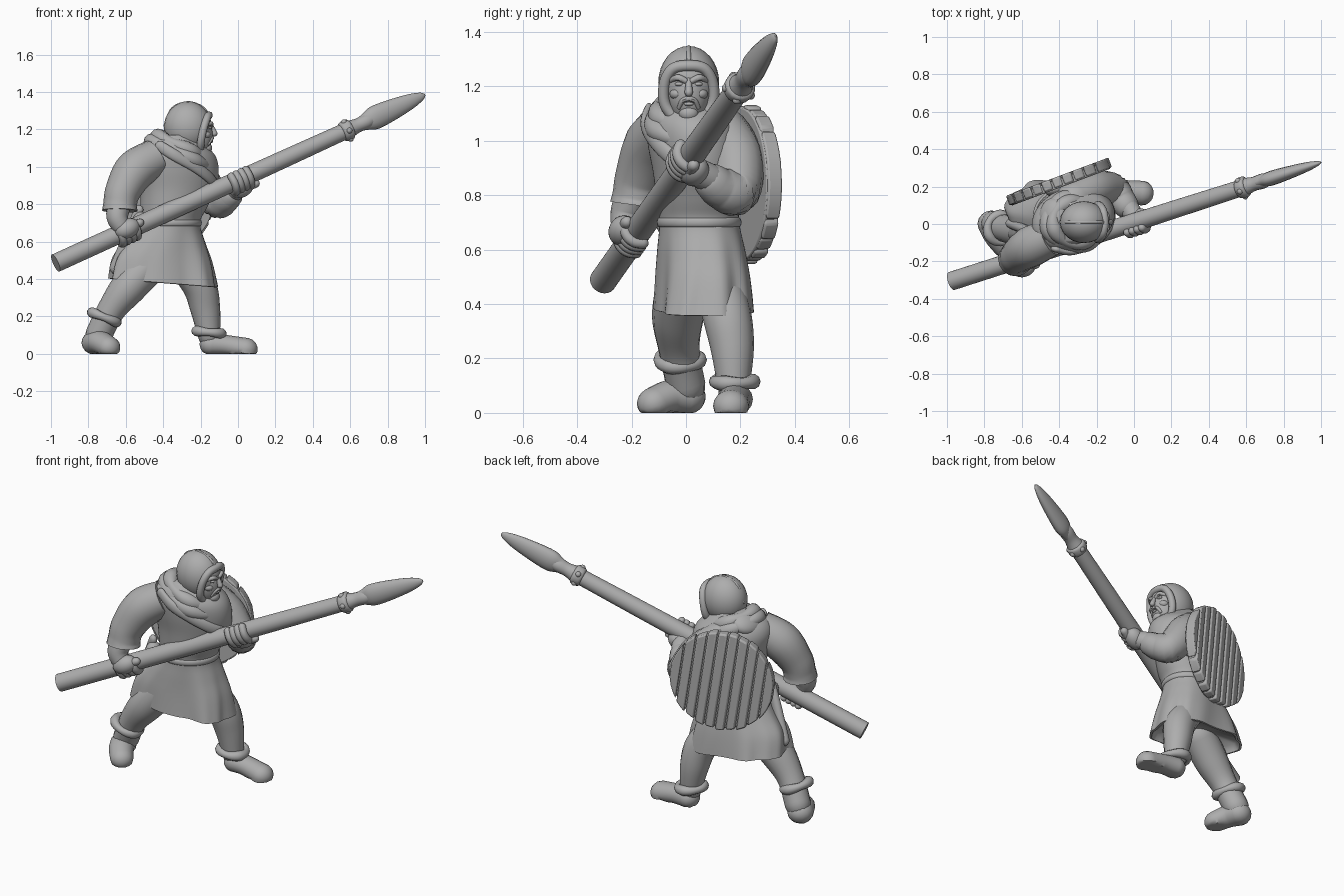
import bpy, bmesh, math
from math import sin, cos, pi, radians
from mathutils import Vector, Matrix

if "Cube" in bpy.data.objects:
    bpy.data.objects.remove(bpy.data.objects["Cube"])

grey = bpy.data.materials.new("stone_grey")
grey.use_nodes = True
COLOUR = (0.42, 0.42, 0.42, 1)
grey.diffuse_color = COLOUR
grey.node_tree.nodes["Principled BSDF"].inputs["Base Color"].default_value = COLOUR
X, Y, Z = Vector((1, 0, 0)), Vector((0, 1, 0)), Vector((0, 0, 1))


def finish(name, bm, angle=45):
    bmesh.ops.recalc_face_normals(bm, faces=bm.faces)
    mesh = bpy.data.meshes.new(name)
    bm.to_mesh(mesh)
    bm.free()
    ob = bpy.data.objects.new(name, mesh)
    bpy.context.collection.objects.link(ob)
    mesh.materials.append(grey)
    bpy.ops.object.select_all(action='DESELECT')
    ob.select_set(True)
    bpy.context.view_layer.objects.active = ob
    bpy.ops.object.shade_smooth_by_angle(angle=radians(angle))
    return ob


def spline(pts, steps, closed=False):
    """Catmull-Rom through points of any dimension."""
    n, out = len(pts), []
    pick = (lambda i: pts[i % n]) if closed else (lambda i: pts[min(max(i, 0), n - 1)])
    for i in range(n if closed else n - 1):
        quad = [pick(i + k) for k in (-1, 0, 1, 2)]
        for s in range(steps):
            t = s / steps
            out.append([b + 0.5 * t * (c - a + t * (2*a - 5*b + 4*c - d + t * (3*(b - c) + d - a)))
                        for a, b, c, d in zip(*quad)])
    return out if closed else out + [list(pts[-1])]


def skin(name, rings, closed=False, angle=45):
    bm = bmesh.new()
    loops = [[bm.verts.new(p) for p in ring] for ring in rings]
    n = len(loops[0])
    pairs = list(zip(loops, loops[1:])) + ([(loops[-1], loops[0])] if closed else [])
    for a, b in pairs:
        for i in range(n):
            bm.faces.new((a[i], a[(i + 1) % n], b[(i + 1) % n], b[i]))
    if not closed:
        bm.faces.new(loops[0])
        bm.faces.new(loops[-1])
    return finish(name, bm, angle)


def sweep(name, pts, closed=False, wide=1, tall=1, ref=Z, sides=16, steps=6, cap=True, ground=False):
    """Tube through (x, y, z, radius) points, with round ends when cap is set."""
    path = spline(pts, steps, closed)
    n, stations = len(path), []
    for i, p in enumerate(path):
        a = path[(i - 1) % n] if closed else path[max(i - 1, 0)]
        b = path[(i + 1) % n] if closed else path[min(i + 1, n - 1)]
        stations.append((Vector(p[:3]), (Vector(b[:3]) - Vector(a[:3])).normalized(), p[3]))
    if cap and not closed:
        def dome(station, sign):
            c, t, r = station
            return [(c + t * sign * r * sin(q), t, r * cos(q)) for q in (0.4, 0.8, 1.15, 1.45)]
        stations = dome(stations[0], -1)[::-1] + stations + dome(stations[-1], 1)
    rings = []
    for c, t, r in stations:
        side = t.cross(ref).normalized()
        up = side.cross(t)
        ring = [c + r * (wide * cos(q) * side + tall * sin(q) * up)
                for q in (2 * pi * k / sides for k in range(sides))]
        if ground:
            for v in ring:
                v.z = max(v.z, 0)
        rings.append(ring)
    return skin(name, rings, closed)


def blob(name, loc, size, turn=0, tilt=0):
    bm = bmesh.new()
    bmesh.ops.create_uvsphere(bm, u_segments=24, v_segments=16, radius=1)
    bm.transform(Matrix.Translation(loc) @ Matrix.Rotation(turn, 4, 'Z') @ Matrix.Rotation(tilt, 4, 'Y')
                 @ Matrix.Diagonal((*size, 1)))
    return finish(name, bm)


# Tunic: stacked ovals (z, centre x, centre y, half length, half width), squarer and folded towards the hem
sections = spline([(.38, -.40, .065, .285, .175), (.5, -.40, .06, .265, .165), (.6, -.385, .055, .215, .155),
                   (.7, -.365, .05, .165, .145), (.78, -.345, .045, .18, .15), (.88, -.322, .04, .205, .155),
                   (.98, -.322, .03, .22, .165), (1.06, -.335, .02, .215, .165), (1.12, -.35, .01, .17, .14),
                   (1.17, -.34, .01, .1, .1)], 5)


def oval(section, a, grow=0):
    z, cx, cy, rx, ry = section
    fade = max(0, (.72 - z) / .34)
    k = 1 + fade * (.04 * sin(7 * a + 1) + .025 * sin(11 * a)) + .012 * sin(3 * a + 9 * z)
    square = lambda w: math.copysign(abs(w) ** (1 - .3 * fade), w)
    p = Matrix.Rotation(radians(15 - 9 * fade), 2) @ Vector(((rx * k + grow) * square(cos(a)),
                                                             (ry * k + grow) * square(sin(a))))
    x = cx + p.x
    return Vector((x, cy + p.y, z - .08 * fade * (x + .4)))


def on_tunic(z, degrees, grow):
    section = min(sections, key=lambda s: abs(s[0] - z))
    p = oval(section, radians(degrees), grow)
    return Vector((p.x, p.y, z))


angles = [2 * pi * k / 72 for k in range(72)]
rings = [[oval(s, a) for a in angles] for s in sections]
hem = rings[0]
middle = Vector((-.4, .065, .45))
inside = [[p.lerp(middle, f) + Z * lift for p in hem] for f, lift in ((.05, -.006), (.12, .03), (.92, .01))]
skin("tunic", inside[::-1] + [hem] + rings[1:], angle=70)
sweep("belt", [(*on_tunic(.7, d, -.002), .015) for d in range(0, 360, 20)], closed=True, wide=.7, tall=1.2)
sweep("chest_strap", [(*on_tunic(z, d, .004), .025) for z, d in
                      ((1.11, -125), (1.06, -102), (1.0, -76), (.94, -50), (.89, -20), (.85, 20), (.83, 60))],
      wide=.7, tall=1.2)

# Scabbard and pouch behind the right hip
sweep("scabbard", [(-.53, -.05, .77, .025), (-.58, -.03, .64, .032), (-.655, 0, .46, .033)], wide=.8)
blob("pouch", (-.52, -.06, .7), (.045, .05, .06))

# Legs, cuffs and boots
legs = {
    "right": ([(-.48, -.01, .47, .1), (-.59, -.03, .35, .095), (-.68, -.025, .23, .075), (-.745, 0, .1, .072)],
              [(-.765, .005, .06, .066), (-.735, -.06, .06, .062), (-.69, -.12, .035, .058)],
              (-.715, -.025, .195), Vector((.4, 0, 1)), .073),
    "left": ([(-.28, .12, .47, .09), (-.205, .15, .36, .09), (-.175, .17, .24, .08), (-.155, .175, .1, .06)],
             [(-.145, .18, .05, .06), (-.06, .175, .045, .055), (.045, .165, .025, .06)],
             (-.155, .175, .115), Vector((.1, 0, 1)), .07)}
for side, (leg, foot, cuff, axis, r) in legs.items():
    sweep(side + "_leg", leg, ref=Y)
    sweep(side + "_boot", foot, ground=True, wide=1.1)
    axis.normalize()
    u = axis.cross(Y).normalized()
    loop = [(*(Vector(cuff) + r * (cos(a) * u + sin(a) * axis.cross(u))), .025 + .004 * sin(3 * a))
            for a in angles[::6]]
    sweep(side + "_boot_cuff", loop, closed=True, ref=axis, sides=10, steps=3)

# Spear: shaft, binding, neck and leaf blade
butt, tip = Vector((-.975, -.305, .485)), Vector((1, .33, 1.385))
d = (tip - butt).normalized()
u = d.cross(Z).normalized()
v = u.cross(d)


def along(x):
    return butt + d * ((x - butt.x) / d.x)


def spear_part(name, stations, **kw):
    return sweep(name, [(*along(x), r) for x, r in stations], cap=False, **kw)


spear_part("spear_shaft", [(-.975, .05), (0, .049), (.6, .044)], sides=24)
spear_part("spear_binding", [(.555, .045), (.565, .055), (.595, .057), (.605, .046)], steps=3)
spear_part("spear_neck", [(.6, .047), (.64, .038), (.69, .04), (.74, .028)])
spear_part("spear_blade", [(.63, .03), (.68, .045), (.73, .063), (.82, .057), (.92, .041), (.98, .022), (1, .005)],
           wide=.62)
for k in range(5):
    a = 2 * pi * k / 5
    blob("binding_knot", along(.58) + .05 * (cos(a) * u + sin(a) * v), (.016,) * 3)

# Sleeves and forearms
sweep("right_sleeve", [(-.44, -.07, 1.05, .1), (-.55, -.12, .98, .11), (-.615, -.165, .87, .095),
                       (-.63, -.18, .8, .09), (-.632, -.185, .765, .095)], cap=False, ref=Y)
sweep("right_forearm", [(-.63, -.19, .82, .065), (-.645, -.22, .73, .058), (-.61, -.225, .66, .045)], ref=Y)
sweep("left_sleeve", [(-.32, .13, 1.03, .1), (-.21, .185, .94, .098), (-.115, .185, .815, .088),
                      (-.07, .13, .825, .078), (-.045, .1, .845, .07)], ref=X)
sweep("left_forearm", [(-.09, .16, .82, .055), (-.03, .09, .86, .054), (0, .04, .885, .052)], ref=X)


# Hands: fingers curl round the shaft, with a palm and thumb
def hand(name, x, palm, start, end):
    c = along(x)
    arc = lambda off, a, r: c + d * off + r * (cos(a) * u + sin(a) * v)
    for k in range(4):
        spots = [start + (end - start) * j / 4 for j in range(5)]
        sweep(name + "_finger", [(*arc((k - 1.5) * .03, a, .055), .021) for a in spots], ref=d, sides=10, steps=3)
    blob(name + "_palm", arc(0, palm, .05), (.07, .052, .052), math.atan2(d.y, d.x), -.45)
    sweep(name + "_thumb", [(*arc(o, palm + .5 * (start < end), .057), .022) for o in (-.03, .03, .075)], sides=10)


hand("right_hand", -.6, .3, .4, -1.7)
hand("left_hand", .005, -1.9, -1.7, .75)

# Head: hood, face opening rim, crown seam and features
blob("hood", (-.268, .01, 1.213), (.128, .112, .135))
blob("face", (-.215, .01, 1.175), (.08, .077, .115))
rim = [(-.155, 0, 1.275), (-.165, .06, 1.262), (-.185, .09, 1.2), (-.2, .08, 1.12), (-.2, 0, 1.055),
       (-.2, -.08, 1.12), (-.185, -.09, 1.2), (-.165, -.06, 1.262)]
sweep("hood_rim", [(x, y + .01, z, .021) for x, y, z in rim], closed=True, ref=X, sides=10)
sweep("crown_seam", [(-.165, .01, 1.288, .009), (-.2, .01, 1.322, .009), (-.27, .01, 1.342, .009),
                     (-.35, .01, 1.31, .009), (-.39, .01, 1.22, .009)], ref=Y, sides=8)
sweep("nose", [(-.147, .01, 1.222, .011), (-.134, .01, 1.2, .013), (-.126, .01, 1.178, .016)], ref=Y, sides=10)
for s in (-1, 1):
    sweep("brow", [(-.142, .01 + s * .012, 1.22, .011), (-.145, .01 + s * .04, 1.232, .012),
                   (-.17, .01 + s * .065, 1.222, .01)], sides=8)
    blob("eye", (-.152, .01 + s * .034, 1.208), (.012, .017, .008))
    blob("cheek", (-.176, .01 + s * .042, 1.172), (.03, .028, .022))
    sweep("moustache", [(-.137, .01, 1.155, .01), (-.143, .01 + s * .022, 1.147, .01),
                        (-.158, .01 + s * .035, 1.122, .008)], sides=8)
blob("lower_lip", (-.143, .01, 1.135), (.01, .018, .007))
blob("beard", (-.168, .01, 1.1), (.03, .036, .03))

# Cowl: two slanting rolls round the neck and a bunched fold behind
for name, c, rx, ry, r, slope in (("cowl_upper", (-.312, .01, 1.108), .12, .11, .038, .45),
                                  ("cowl_lower", (-.315, .015, 1.07), .15, .13, .038, .45)):
    sweep(name, [(c[0] + rx * cos(a), c[1] + ry * sin(a), c[2] - slope * rx * cos(a), r + .007 * sin(4 * a))
                 for a in angles[::4]], closed=True, sides=12, steps=3)
blob("cowl_fold", (-.43, .03, 1.125), (.085, .11, .055), 0, -.5)

# Round plank shield slung on the back
frame = Matrix((Vector((.936, .35, 0)), Vector((0, 0, 1)), Vector((-.35, .936, 0)))).transposed().to_4x4()
place = Matrix.Translation((-.4, .225, .84)) @ frame @ Matrix.Rotation(radians(8), 4, 'Z')
R, COUNT = .293, 10


def slab(name, outline, low, high, bevel):
    rings = [[place @ Vector((x, y, h)) for x, y in outline] for h in (low, high)]
    ob = skin(name, rings, angle=35)
    mod = ob.modifiers.new("soft_edge", 'BEVEL')
    mod.width, mod.segments = bevel, 2


slab("shield_backing", [(.965 * R * cos(a), .965 * R * sin(a)) for a in angles], -.03, .015, .006)
width = 2 * R / COUNT
for k in range(COUNT):
    x0, x1 = -R + k * width + .004, -R + (k + 1) * width - .004
    xs = [x0 + (x1 - x0) * j / 4 for j in range(5)]
    edge = [(x, math.sqrt(R * R - x * x) - .006 * (k % 2)) for x in xs]
    slab("shield_plank", edge + [(x, -y) for x, y in reversed(edge)], -.025, .03, .009)
blob("shield_pad", place @ Vector((0, 0, -.03)), (.09, .04, .09), .35)
